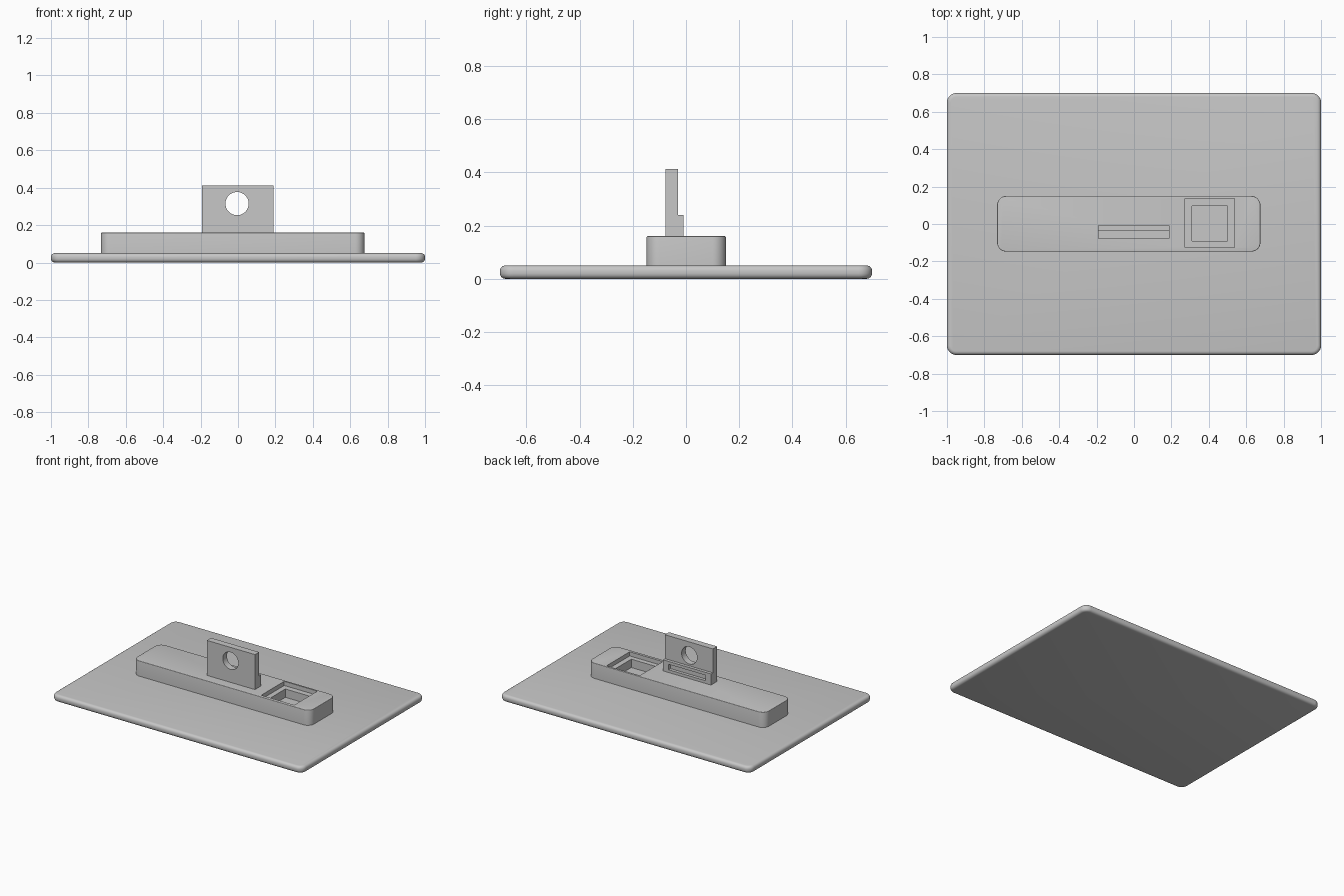
import bpy, bmesh, math
from mathutils import Matrix, Vector

default = bpy.data.objects.get("Cube")
if default:
    bpy.data.objects.remove(default, do_unlink=True)

grey = bpy.data.materials.new("plain grey")
colour = (0.57, 0.57, 0.57, 1)
grey.use_nodes = True
grey.diffuse_color = colour
bsdf = next(n for n in grey.node_tree.nodes if n.type == 'BSDF_PRINCIPLED')
bsdf.inputs["Base Color"].default_value = colour


def finish(name, bm):
    bmesh.ops.recalc_face_normals(bm, faces=bm.faces)
    mesh = bpy.data.meshes.new(name)
    bm.to_mesh(mesh)
    bm.free()
    mesh.materials.append(grey)
    obj = bpy.data.objects.new(name, mesh)
    bpy.context.collection.objects.link(obj)
    return obj


def activate(obj):
    bpy.ops.object.select_all(action='DESELECT')
    obj.select_set(True)
    bpy.context.view_layer.objects.active = obj


def box(name, low, high, corner=0, top=0, bottom=0):
    """Box between two corners, with optional rounded uprights and rims."""
    low, high = Vector(low), Vector(high)
    bm = bmesh.new()
    bmesh.ops.create_cube(bm, size=1, matrix=Matrix.Translation((low + high) / 2)
                          @ Matrix.Diagonal((high - low).to_4d()))
    if corner:
        uprights = [e for e in bm.edges
                    if abs(e.verts[0].co.z - e.verts[1].co.z) > 1e-4]
        bmesh.ops.bevel(bm, geom=uprights, offset=corner, segments=8,
                        profile=0.5, affect='EDGES')
    for z, radius in ((high.z, top), (low.z, bottom)):
        if radius:
            rim = [e for e in bm.edges
                   if all(abs(v.co.z - z) < 1e-5 for v in e.verts)]
            bmesh.ops.bevel(bm, geom=rim, offset=radius, segments=4,
                            profile=0.5, affect='EDGES')
    return finish(name, bm)


def cut(obj, cutter):
    """Subtract the cutter and discard it."""
    mod = obj.modifiers.new("cut", 'BOOLEAN')
    mod.operation = 'DIFFERENCE'
    mod.solver = 'EXACT'
    mod.object = cutter
    activate(obj)
    bpy.ops.object.modifier_apply(modifier=mod.name)
    bpy.data.objects.remove(cutter, do_unlink=True)


# Wide base slab with softened rims
base = box("base_plate", (-1, -0.7, 0), (1, 0.7, 0.05),
           corner=0.05, top=0.02, bottom=0.02)

# Long raised block with a stepped square pocket
block = box("raised_block", (-0.732, -0.148, 0.045), (0.676, 0.15, 0.16),
            corner=0.05, top=0.004)
cut(block, box("pocket_ledge_cutter", (0.273, -0.126, 0.13), (0.537, 0.136, 0.2)))
cut(block, box("pocket_well_cutter", (0.31, -0.091, 0.07), (0.5, 0.096, 0.2)))

# Upright tab: L-shaped side profile extruded along x
profile = [(-0.078, 0.155), (-0.009, 0.155), (-0.009, 0.24),
           (-0.031, 0.24), (-0.031, 0.412), (-0.078, 0.412)]
left, right = 0.19, -0.193
bm = bmesh.new()
side = bm.faces.new([bm.verts.new((right, y, z)) for y, z in profile])
swept = bmesh.ops.extrude_face_region(bm, geom=[side])["geom"]
bmesh.ops.translate(bm, vec=(left - right, 0, 0),
                    verts=[g for g in swept if isinstance(g, bmesh.types.BMVert)])
tab = finish("upright_tab", bm)

# Round through-hole in the tab
bm = bmesh.new()
bmesh.ops.create_cone(bm, cap_ends=True, segments=48, radius1=0.062,
                      radius2=0.062, depth=0.3,
                      matrix=Matrix.Translation((-0.005, -0.05, 0.315))
                      @ Matrix.Rotation(math.pi / 2, 4, 'X'))
cut(tab, finish("hole_cutter", bm))

# Slot in the back of the tab's foot
cut(tab, box("slot_cutter", (-0.15, -0.031, 0.18), (0.145, 0.05, 0.219)))

for obj in (base, block, tab):
    activate(obj)
    bpy.ops.object.shade_smooth_by_angle(angle=math.radians(32))
